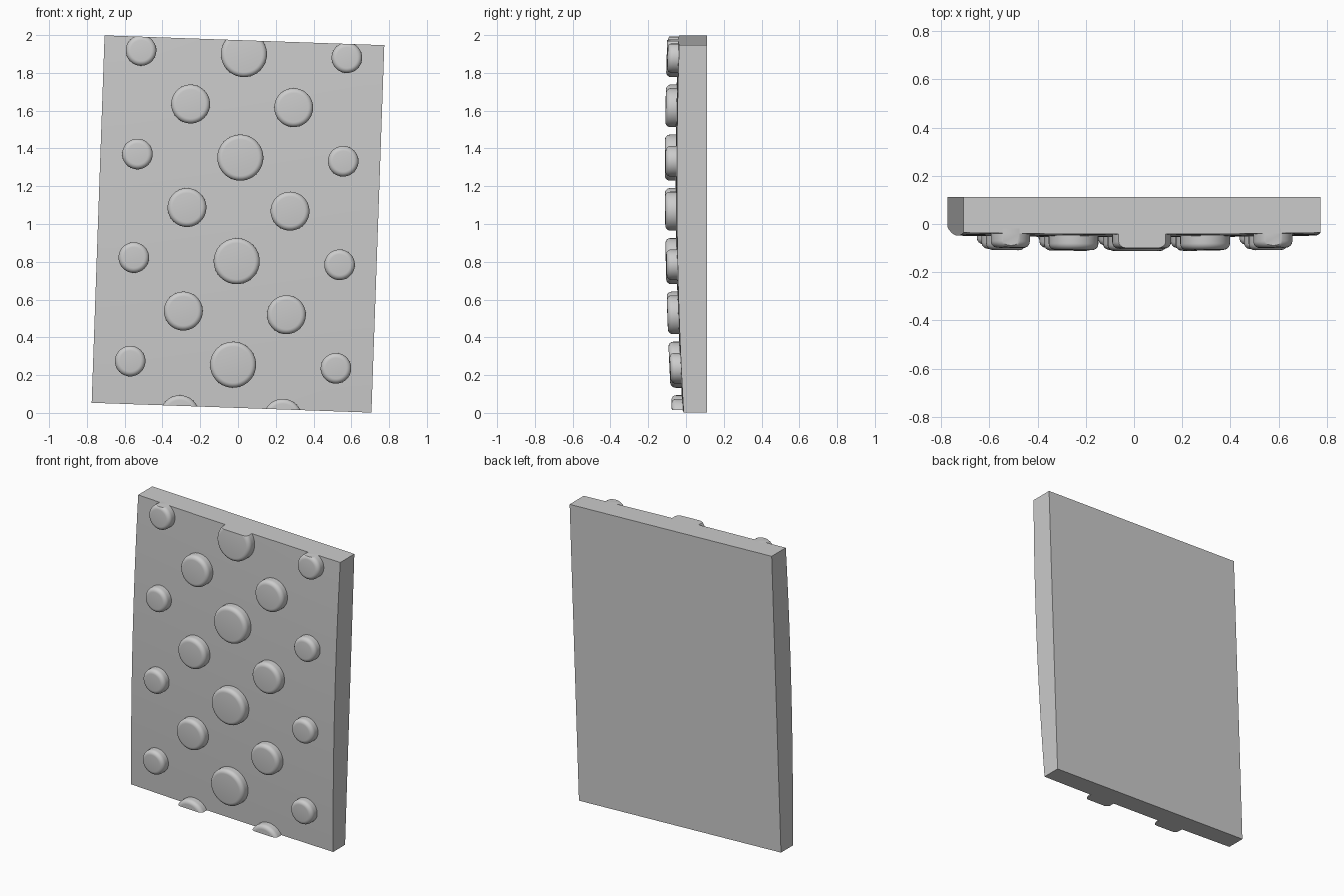
import bpy, bmesh, math

if "Cube" in bpy.data.objects:
    bpy.data.objects.remove(bpy.data.objects["Cube"])

TILT = 0.035             # lean of the panel in the front view
HW, HH, BACK = 0.741, 0.973, 0.112


def front(u, v):
    # gently crowned front surface
    return -0.055 + 0.024 * (v - 0.25) ** 2 + 0.012 * u * u


def finish(bm, name):
    bmesh.ops.recalc_face_normals(bm, faces=bm.faces[:])
    me = bpy.data.meshes.new(name)
    bm.to_mesh(me)
    bm.free()
    ob = bpy.data.objects.new(name, me)
    bpy.context.collection.objects.link(ob)
    ob.rotation_euler = (0, TILT, 0)
    ob.location = (0, 0, 1.0)
    bpy.ops.object.select_all(action='DESELECT')
    ob.select_set(True)
    bpy.context.view_layer.objects.active = ob
    bpy.ops.object.shade_smooth_by_angle(angle=math.radians(35))
    return ob


# panel: front grid follows the crown, extruded to a flat back
bm = bmesh.new()
NU, NV = 12, 18
grid = [[bm.verts.new((u, front(u, v), v))
         for u in [HW * (2 * i / NU - 1) for i in range(NU + 1)]]
        for v in [HH * (2 * j / NV - 1) for j in range(NV + 1)]]
for j in range(NV):
    for i in range(NU):
        bm.faces.new((grid[j][i], grid[j][i + 1], grid[j + 1][i + 1], grid[j + 1][i]))
ext = bmesh.ops.extrude_face_region(bm, geom=bm.faces[:], use_keep_orig=True)
for g in ext["geom"]:
    if isinstance(g, bmesh.types.BMVert):
        g.co.y = BACK
finish(bm, "panel")


# rounded stud lathed around the panel normal, trimmed at the panel ends
def stud(name, cu, cv, r, h=0.057, b=0.026, seg=40):
    prof = [(r, -0.02), (r, 0.0)]
    for k in range(7):
        a = k / 6 * math.pi / 2
        prof.append((r - b + b * math.cos(a), h - b + b * math.sin(a)))
    bm = bmesh.new()
    rings = []
    for pr, ph in prof:
        ring = []
        for s in range(seg):
            t = 2 * math.pi * s / seg
            u, v = cu + pr * math.cos(t), cv + pr * math.sin(t)
            ring.append(bm.verts.new((u, front(u, v) - ph, v)))
        rings.append(ring)
    for a, c in zip(rings, rings[1:]):
        for s in range(seg):
            n = (s + 1) % seg
            bm.faces.new((a[s], a[n], c[n], c[s]))
    bm.faces.new(rings[0])
    bm.faces.new(rings[-1])
    for sign in (1, -1):
        cut = bmesh.ops.bisect_plane(
            bm, geom=bm.verts[:] + bm.edges[:] + bm.faces[:],
            plane_co=(0, 0, sign * HH), plane_no=(0, 0, sign), clear_outer=True)
        edges = [e for e in cut["geom_cut"] if isinstance(e, bmesh.types.BMEdge)]
        if edges:
            bmesh.ops.contextual_create(bm, geom=edges)
    finish(bm, name)


# staggered rows: one large and two small studs, then two medium studs
for row in range(4):
    v = 0.9 - 0.5485 * row
    stud(f"large_stud_{row}", 0, v, 0.122)
    for side, sx in (("left", -1), ("right", 1)):
        stud(f"small_stud_{side}_{row}", sx * 0.545, v, 0.081)
        stud(f"medium_stud_{side}_{row}", sx * 0.273, v - 0.274, 0.103)
